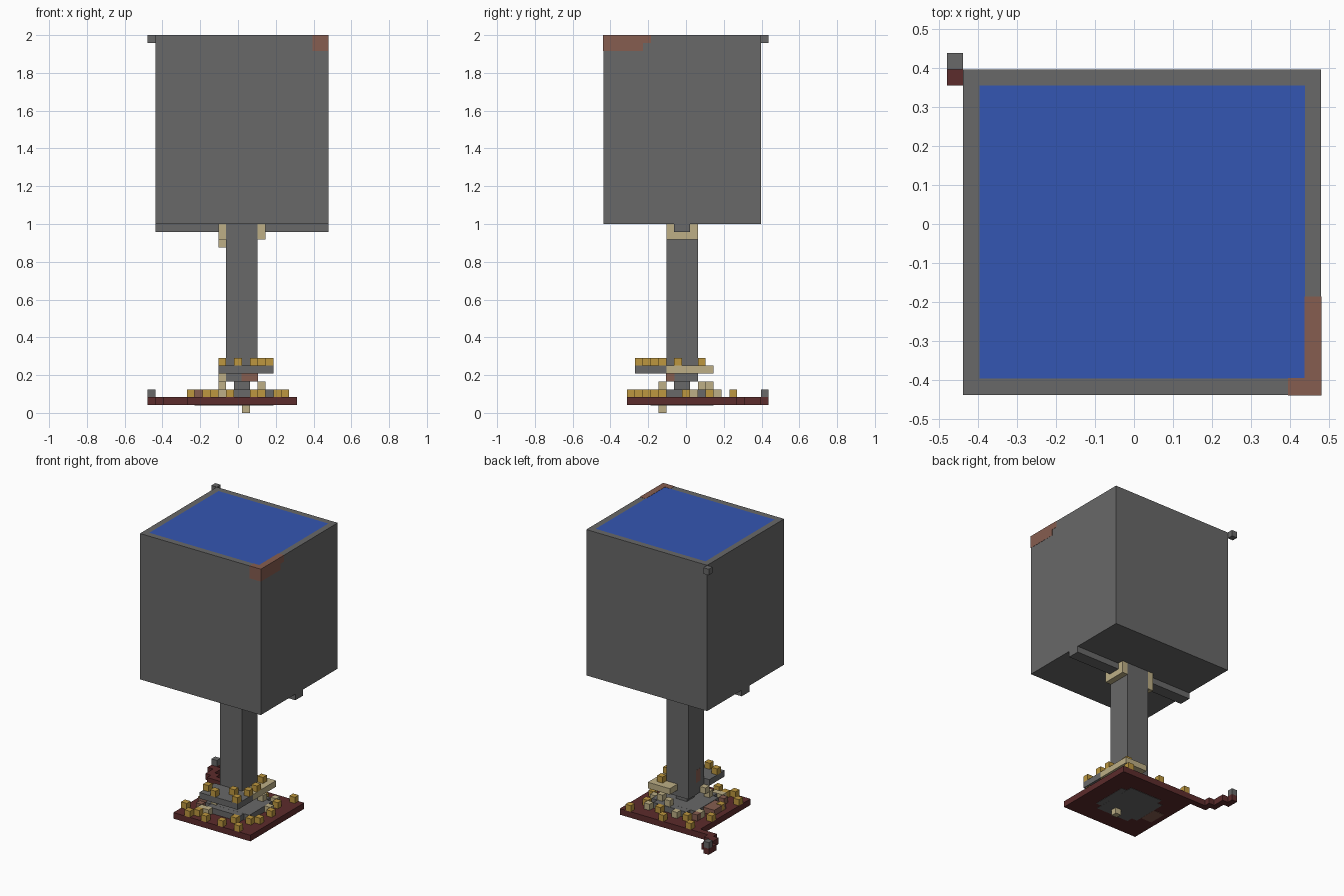
import bpy, bmesh
from mathutils import Vector

cube = bpy.data.objects.get("Cube")
if cube:
    bpy.data.objects.remove(cube, do_unlink=True)

UNIT = 1 / 24                      # edge of one block
CENTRE = Vector((11.5, 10.5, 0))   # grid centre


def material(name, rgb):
    m = bpy.data.materials.new(name)
    m.use_nodes = True
    m.diffuse_color = (*rgb, 1)
    bsdf = m.node_tree.nodes["Principled BSDF"]
    bsdf.inputs["Base Color"].default_value = (*rgb, 1)
    bsdf.inputs["Roughness"].default_value = 0.9
    return m


steel = material("steel grey", (0.14, 0.14, 0.14))
water = material("water blue", (0.034, 0.093, 0.445))
soil = material("dark red", (0.107, 0.025, 0.025))
rust = material("rust brown", (0.24, 0.11, 0.08))
sand = material("pale beige", (0.51, 0.43, 0.24))
gold = material("gold", (0.51, 0.31, 0.05))


def add_box(bm, lo, hi, grow=0.0):
    """Add a box spanning two grid corners."""
    g = Vector((grow, grow, grow))
    lo, hi = Vector(lo) - g, Vector(hi) + g
    verts = bmesh.ops.create_cube(bm, size=1)["verts"]
    for v in verts:
        p = [hi[a] if v.co[a] > 0 else lo[a] for a in range(3)]
        v.co = (Vector(p) - CENTRE) * UNIT


def finish(name, bm, *mats):
    mesh = bpy.data.meshes.new(name)
    bm.to_mesh(mesh)
    bm.free()
    for m in mats:
        mesh.materials.append(m)
    obj = bpy.data.objects.new(name, mesh)
    bpy.context.collection.objects.link(obj)
    return obj


def blocks(name, mat, spans, grow=0.0):
    bm = bmesh.new()
    for lo, hi in spans:
        add_box(bm, lo, hi, grow)
    return finish(name, bm, mat)


def cells(name, mat, places, level):
    """Single blocks at (column, row) on one level."""
    return blocks(name, mat, [((i, j, level), (i + 1, j + 1, level + 1))
                              for i, j in places])


# Tank with the water surface inset in its top
bm = bmesh.new()
add_box(bm, (1, 0, 24), (23, 20, 48))
bm.normal_update()
top = max(bm.faces, key=lambda f: f.calc_center_median().z)
bmesh.ops.inset_region(bm, faces=[top], thickness=UNIT, use_even_offset=True)
top.material_index = 1
finish("tank", bm, steel, water)

# Rust stain on the tank corner
blocks("tank_rust", rust, [((21, 0, 46), (23, 1, 48)),
                           ((22, 0, 47), (23, 6, 48)),
                           ((22, 0, 46), (23, 5, 47))], 0.03)

# Support beam, post and stepped foot
blocks("tank_beam", steel, [((1, 9, 23), (23, 11, 24))])
blocks("post", steel, [((10, 8, 4), (14, 12, 24)),
                       ((11, 9, 3), (13, 11, 4))])
blocks("post_rust", rust, [((12, 8, 4), (14, 9, 5)),
                           ((10, 9, 6), (11, 10, 8))], 0.03)

# Brackets under the tank: a strap with two upright ends
for name, i in (("right_bracket", 9), ("left_bracket", 14)):
    blocks(name, sand, [((i, 8, 22), (i + 1, 12, 23)),
                        ((i, 8, 23), (i + 1, 9, 24)),
                        ((i, 11, 23), (i + 1, 12, 24))])
cells("bracket_tip", sand, [(9, 11)], 21)

# Collar around the post
blocks("collar_front", steel, [((9, 4, 5), (16, 8, 6))])
blocks("collar_side", sand, [((14, 8, 5), (16, 14, 6)),
                             ((12, 12, 5), (14, 14, 6)),
                             ((9, 8, 4), (11, 9, 5))])
cells("collar_gold", gold, [(9, 5), (11, 4), (13, 6), (15, 4), (15, 7),
                            (15, 9), (14, 12)], 6)

# Ground slab and the stepped trail leaving its back corner
blocks("ground_slab", soil, [((5, 3, 1), (19, 17, 2))])
blocks("trail", soil, [((2, 16, 1), (5, 17, 2)), ((1, 17, 1), (3, 18, 2)),
                       ((1, 18, 1), (2, 20, 2)), ((0, 19, 1), (1, 21, 2))])
cells("trail_marker", steel, [(0, 20)], 2)
cells("tank_marker", steel, [(0, 20)], 47)

# Round-cornered footing let into the slab
blocks("footing", steel, [((8, 7, 0.96), (16, 13, 2.96)),
                          ((9, 6, 0.95), (15, 14, 2.95))])
blocks("footing_rust", rust, [((6, 8, 0.94), (8, 11, 2.9))])
cells("footing_peg", sand, [(12, 7)], 0)

# Loose rubble and gold on the slab
cells("sand_rubble", sand, [(8, 5), (9, 5), (7, 12), (16, 11), (15, 14),
                            (10, 14)], 2)
cells("rust_rubble", rust, [(7, 6), (7, 13)], 2)
cells("upper_rubble", sand, [(9, 7), (14, 12), (12, 13)], 3)
cells("slab_gold", gold, [(5, 5), (6, 8), (5, 12), (6, 16), (11, 16), (17, 16),
                          (16, 13), (17, 10), (17, 7), (16, 3), (14, 5),
                          (13, 3), (10, 3), (8, 4), (7, 3), (16, 6),
                          (8, 14), (13, 14)], 2)
